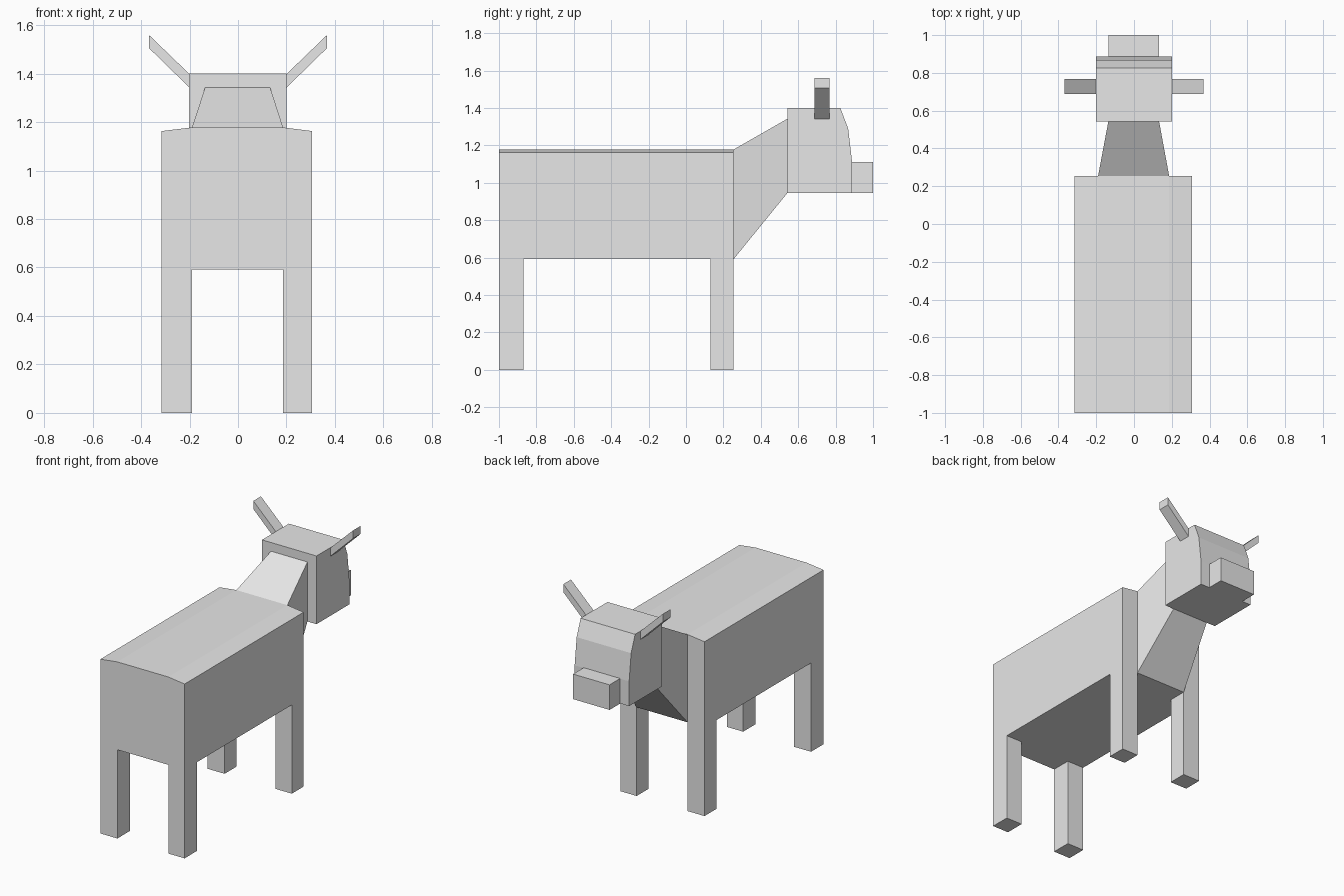
import bpy
import bmesh
from mathutils import Vector

cube = bpy.data.objects.get("Cube")
if cube:
    bpy.data.objects.remove(cube, do_unlink=True)

grey = bpy.data.materials.new("light grey")
grey.use_nodes = True
grey.diffuse_color = (0.8, 0.8, 0.8, 1)
grey.node_tree.nodes["Principled BSDF"].inputs["Base Color"].default_value = (0.8, 0.8, 0.8, 1)


def finish(name, bm):
    bmesh.ops.recalc_face_normals(bm, faces=bm.faces)
    mesh = bpy.data.meshes.new(name)
    bm.to_mesh(mesh)
    bm.free()
    mesh.materials.append(grey)
    obj = bpy.data.objects.new(name, mesh)
    bpy.context.collection.objects.link(obj)
    return obj


def prism(name, profile, axis, start, end):
    """Extrude a 2D profile along x (profile is y, z) or y (profile is x, z)."""
    bm = bmesh.new()

    def point(a, b, t):
        return (t, a, b) if axis == "x" else (a, t, b)

    face = bm.faces.new([bm.verts.new(point(a, b, start)) for a, b in profile])
    ext = bmesh.ops.extrude_face_region(bm, geom=[face], use_keep_orig=True)
    verts = [g for g in ext["geom"] if isinstance(g, bmesh.types.BMVert)]
    bmesh.ops.translate(bm, verts=verts, vec=Vector(point(0, 0, end - start)))
    return finish(name, bm)


# Body: a three-column cross-section with a gently crowned back, lofted along y
xs = [-0.315, -0.19, 0.186, 0.306]
tops = [1.163, 1.178, 1.178, 1.163]
ys = [-1.0, -0.868, 0.13, 0.255]
belly = 0.592
bm = bmesh.new()
low = [[bm.verts.new((x, y, belly)) for x in xs] for y in ys]
high = [[bm.verts.new((x, y, z)) for x, z in zip(xs, tops)] for y in ys]
leg_faces = []
for j in range(3):
    for i in range(3):
        bottom = bm.faces.new((low[j][i], low[j + 1][i], low[j + 1][i + 1], low[j][i + 1]))
        bm.faces.new((high[j][i], high[j][i + 1], high[j + 1][i + 1], high[j + 1][i]))
        if i != 1 and j != 1:
            leg_faces.append(bottom)
    for i in (0, 3):
        bm.faces.new((low[j][i], low[j + 1][i], high[j + 1][i], high[j][i]))
for j in (0, 3):
    for i in range(3):
        cap = bm.faces.new((low[j][i], low[j][i + 1], high[j][i + 1], high[j][i]))
        if i == 1 and j == 3:
            neck_face = cap
bmesh.ops.recalc_face_normals(bm, faces=bm.faces)

# Legs: pull the four belly corners down to the ground
for face in bmesh.ops.extrude_discrete_faces(bm, faces=leg_faces)["faces"]:
    for v in face.verts:
        v.co.z = 0

# Neck: taper the middle chest panel up to the back of the head
for face in bmesh.ops.extrude_discrete_faces(bm, faces=[neck_face])["faces"]:
    for v in face.verts:
        v.co = (0.133 if v.co.x > 0 else -0.136, 0.542, 1.342 if v.co.z > 1 else 0.945)
finish("body_with_legs_and_neck", bm)

# Head with a sloping brow
prism("head", [(0.542, 0.945), (0.888, 0.945), (0.888, 1.11), (0.867, 1.29),
               (0.825, 1.4), (0.542, 1.4)], "x", -0.202, 0.2)

# Muzzle
prism("muzzle", [(0.888, 0.945), (1.0, 0.945), (1.0, 1.112), (0.888, 1.112)],
      "x", -0.136, 0.133)

# Horns
for side, name in ((1, "left_horn"), (-1, "right_horn")):
    prism(name, [(side * x, z) for x, z in
                 ((0.2, 1.342), (0.368, 1.506), (0.368, 1.56), (0.2, 1.398))],
          "y", 0.687, 0.767)
